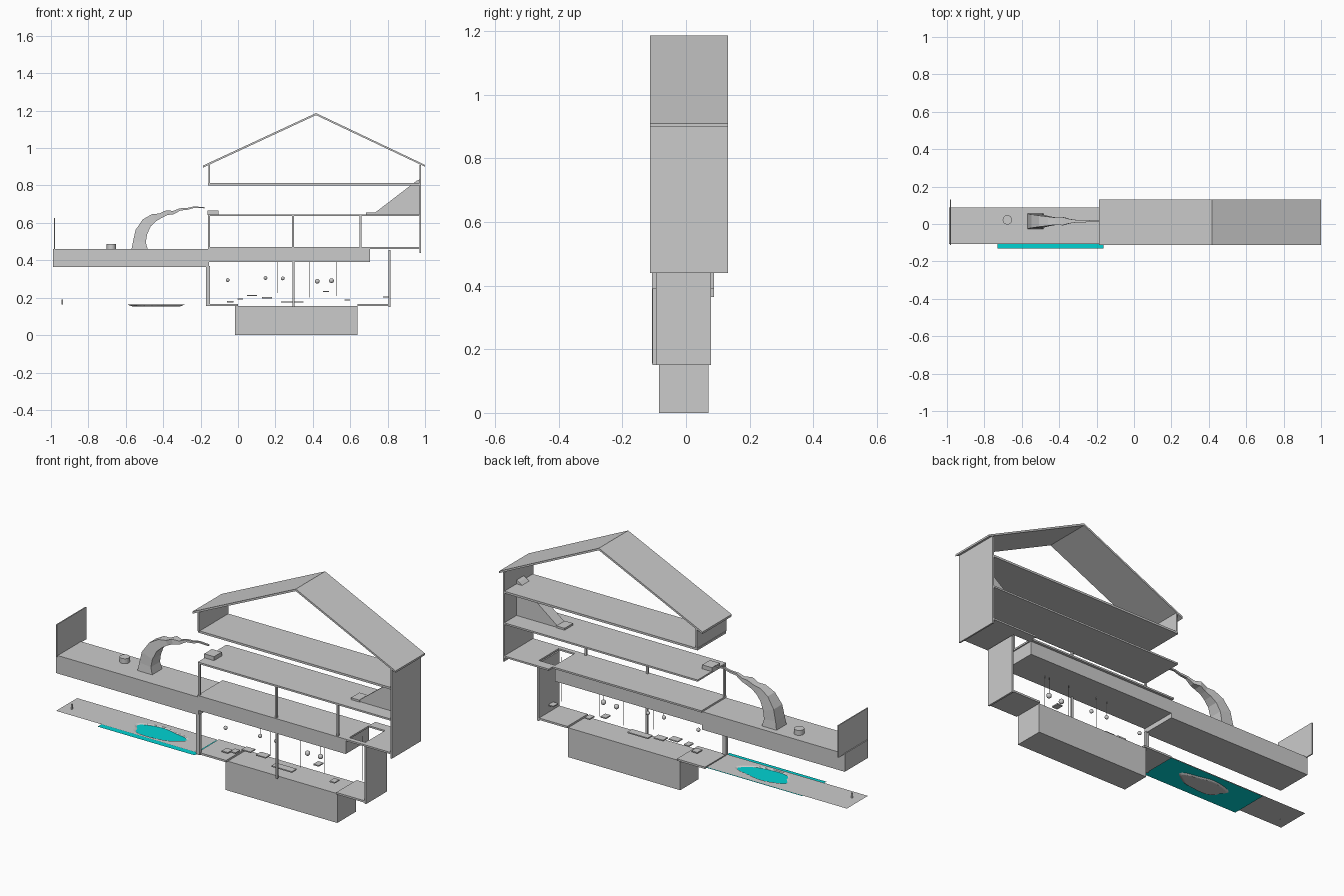
import bpy, bmesh, math
from mathutils import Vector


def finish(name, bm):
    bmesh.ops.recalc_face_normals(bm, faces=bm.faces)
    me = bpy.data.meshes.new(name)
    bm.to_mesh(me)
    bm.free()
    ob = bpy.data.objects.new(name, me)
    bpy.context.collection.objects.link(ob)
    return ob


def prism(name, profile, y0, y1):
    """Extrude an x/z outline along y."""
    bm = bmesh.new()
    f = bm.faces.new([bm.verts.new((x, y0, z)) for x, z in profile])
    ext = bmesh.ops.extrude_face_region(bm, geom=[f])["geom"]
    bmesh.ops.translate(bm, vec=(0, y1 - y0, 0),
                        verts=[v for v in ext if isinstance(v, bmesh.types.BMVert)])
    return finish(name, bm)


def box(name, x0, x1, y0, y1, z0, z1):
    return prism(name, [(x0, z0), (x1, z0), (x1, z1), (x0, z1)], y0, y1)


def cyl(name, x, y, z0, z1, r, n=24):
    bm = bmesh.new()
    bmesh.ops.create_cone(bm, cap_ends=True, segments=n, radius1=r, radius2=r, depth=z1 - z0)
    bmesh.ops.translate(bm, vec=(x, y, (z0 + z1) / 2), verts=bm.verts)
    return finish(name, bm)


def loft(name, rings, yc):
    """Tapered rectangular tube; rings are (x, z, half thickness, half width)."""
    bm = bmesh.new()
    loops = []
    for i, (x, z, t, w) in enumerate(rings):
        a, b = rings[max(i - 1, 0)], rings[min(i + 1, len(rings) - 1)]
        d = Vector((b[0] - a[0], b[1] - a[1])).normalized()
        if i == 0:
            d = Vector((0, 1))
        loops.append([bm.verts.new((x - d.y * t * s, yc + w * q, z + d.x * t * s))
                      for s, q in ((-1, -1), (1, -1), (1, 1), (-1, 1))])
    for p, q in zip(loops, loops[1:]):
        for k in range(4):
            bm.faces.new((p[k], p[(k + 1) % 4], q[(k + 1) % 4], q[k]))
    bm.faces.new(loops[0])
    bm.faces.new(loops[-1])
    return finish(name, bm)


F, B = -0.113, 0.132  # front and back of the house

# Lower level: basin, floor ends, posts, end wall
box("basin_block", -0.015, 0.64, -0.085, 0.07, 0, 0.155)
box("lower_floor_left", -0.165, 0.0, -0.1, 0.077, 0.155, 0.165)
box("lower_floor_right", 0.64, 0.81, -0.094, 0.077, 0.155, 0.165)
box("lower_end_wall", 0.805, 0.815, -0.094, 0.079, 0.15, 0.455)
box("lower_left_post", -0.17, -0.15, -0.107, -0.092, 0.155, 0.37)
box("lower_mid_post", 0.292, 0.302, -0.105, -0.095, 0.15, 0.395)

# Terrace block, stepped on its underside
prism("terrace_block", [(-0.99, 0.365), (-0.155, 0.365), (-0.155, 0.39), (0.705, 0.39),
                        (0.705, 0.46), (-0.99, 0.46)], -0.107, 0.088)
box("terrace_end_panel", -0.985, -0.979, F, B, 0.455, 0.625)
cyl("terrace_drum", -0.677, 0.022, 0.46, 0.486, 0.025)

# Main floor with a stair opening
box("main_floor", -0.16, 0.71, -0.11, 0.1, 0.461, 0.47)
box("opening_front_strip", 0.71, 0.805, -0.11, -0.085, 0.461, 0.47)
box("opening_back_strip", 0.71, 0.805, 0.079, B, 0.461, 0.47)
box("main_floor_end", 0.805, 0.972, -0.11, B, 0.461, 0.47)
for i, x in enumerate((-0.155, 0.295, 0.654)):
    box(f"upper_post_{i}", x - 0.005, x + 0.005, -0.105, -0.095, 0.47, 0.637)

# Upper floors, walls and roof
box("second_floor", -0.16, 0.972, -0.107, B, 0.636, 0.645)
box("third_floor", -0.16, 0.972, -0.107, B, 0.801, 0.812)
box("right_wall", 0.97, 0.978, F, B, 0.44, 0.91)
box("attic_left_wall", -0.157, -0.149, F, B, 0.811, 0.912)
prism("roof", [(-0.188, 0.895), (0.417, 1.176), (1.0, 0.9), (1.0, 0.91),
               (0.417, 1.187), (-0.188, 0.906)], F, B)

# Stair ramp and landings
prism("stair_ramp", [(0.72, 0.645), (0.97, 0.645), (0.97, 0.832), (0.955, 0.825)], -0.03, 0.03)
box("stair_landing", 0.685, 0.735, -0.035, 0.035, 0.645, 0.655)
box("left_landing", -0.163, -0.105, -0.05, 0.015, 0.643, 0.666)

# Curving tapered limb that rises from the terrace
loft("curved_limb", [(-0.526, 0.46, 0.043, 0.042), (-0.527, 0.5, 0.034, 0.038),
                     (-0.517, 0.55, 0.033, 0.036), (-0.488, 0.6, 0.028, 0.03),
                     (-0.45, 0.627, 0.022, 0.024), (-0.415, 0.638, 0.013, 0.019),
                     (-0.38, 0.655, 0.013, 0.022), (-0.345, 0.655, 0.009, 0.012),
                     (-0.31, 0.672, 0.006, 0.007), (-0.27, 0.675, 0.005, 0.006),
                     (-0.235, 0.684, 0.004, 0.005), (-0.18, 0.681, 0.003, 0.005)], 0.015)

# Ground sheet with a pond hollow
bm = bmesh.new()
bmesh.ops.create_grid(bm, x_segments=120, y_segments=34, size=0.5)
for v in bm.verts:
    x, y = -0.58 + v.co.x * 0.82, -0.017 + v.co.y * 0.176
    dx, dy = (x + 0.445) / 0.165, (y + 0.025) / 0.07
    a = math.atan2(dy, dx)
    rim = 0.9 + 0.07 * math.sin(3 * a + 1) + 0.04 * math.sin(5 * a)
    t = min(max((rim - math.hypot(dx, dy)) / 0.15, 0), 1)
    v.co = (x, y, 0.164 - 0.01 * t)
finish("ground_sheet", bm)
cyl("ground_post", -0.94, -0.045, 0.163, 0.19, 0.005, 12)

# Water sheet
bm = bmesh.new()
bm.faces.new([bm.verts.new(c) for c in ((-0.73, -0.13, 0.16), (-0.163, -0.13, 0.16),
                                        (-0.163, 0.07, 0.16), (-0.73, 0.07, 0.16))])
water = finish("pond_water", bm)
mat = bpy.data.materials.new("water_cyan")
mat.diffuse_color = (0.0, 0.65, 0.65, 1)
water.data.materials.append(mat)

# Floating slabs in the lower room: x, y, z, width
for i, (x, y, z, w) in enumerate(((-0.042, -0.03, 0.178, 0.036), (0.012, -0.04, 0.194, 0.03),
                                  (0.075, -0.02, 0.211, 0.052), (0.155, -0.01, 0.2, 0.056),
                                  (0.29, -0.03, 0.177, 0.12), (0.47, 0.0, 0.234, 0.032),
                                  (0.585, -0.03, 0.187, 0.03), (0.79, -0.02, 0.203, 0.03))):
    box(f"floating_slab_{i}", x - w / 2, x + w / 2, y - 0.02, y + 0.02, z - 0.003, z + 0.003)

# Hanging globes and their wires
for i, (x, z, r) in enumerate(((-0.055, 0.294, 0.01), (0.147, 0.305, 0.01), (0.24, 0.303, 0.01),
                               (0.424, 0.288, 0.013), (0.5, 0.291, 0.013))):
    bm = bmesh.new()
    bmesh.ops.create_uvsphere(bm, u_segments=16, v_segments=10, radius=r)
    bmesh.ops.translate(bm, vec=(x, -0.025, z), verts=bm.verts)
    for f in bm.faces:
        f.smooth = True
    finish(f"globe_{i}", bm)
for i, (x, z0, z1) in enumerate(((0.147, 0.31, 0.392), (0.21, 0.225, 0.392), (0.38, 0.2, 0.392),
                                 (0.5, 0.3, 0.392), (0.525, 0.21, 0.392), (0.743, 0.23, 0.465))):
    cyl(f"wire_{i}", x, -0.025, z0, z1, 0.0012, 6)
